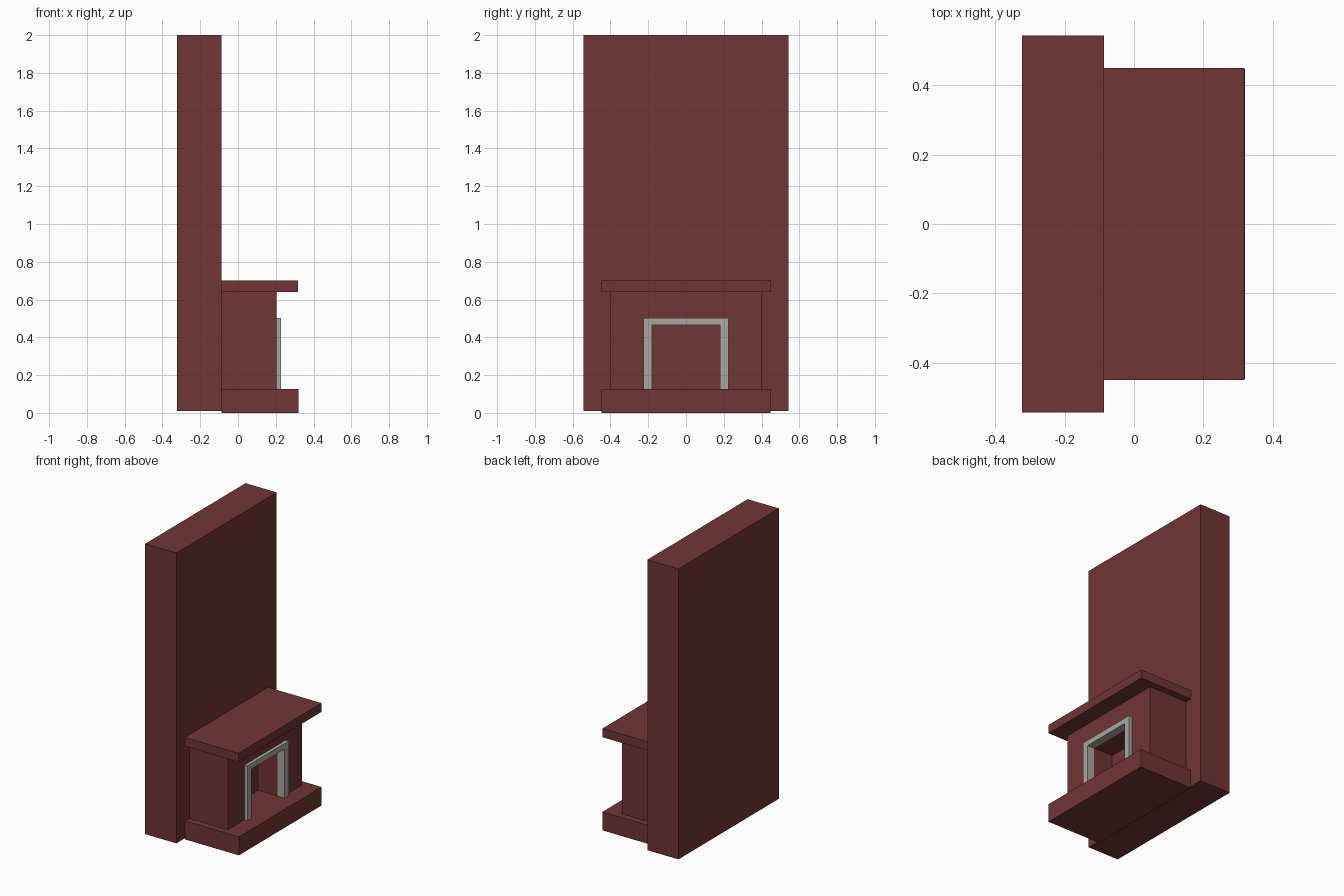
import bpy, bmesh

if "Cube" in bpy.data.objects:
    bpy.data.objects.remove(bpy.data.objects["Cube"])


def material(name, rgb):
    m = bpy.data.materials.new(name)
    m.diffuse_color = (*rgb, 1)
    m.use_nodes = True
    m.node_tree.nodes["Principled BSDF"].inputs["Base Color"].default_value = m.diffuse_color
    return m


brick = material("brick red", (0.165, 0.036, 0.036))
stone = material("pale grey stone", (0.40, 0.39, 0.35))


def prism(name, profile, x0, x1, mat):
    """Extrude a (y, z) outline along x."""
    bm = bmesh.new()
    face = bm.faces.new([bm.verts.new((x0, y, z)) for y, z in profile])
    out = bmesh.ops.extrude_face_region(bm, geom=[face])
    moved = [v for v in out["geom"] if isinstance(v, bmesh.types.BMVert)]
    bmesh.ops.translate(bm, verts=moved, vec=(x1 - x0, 0, 0))
    bmesh.ops.recalc_face_normals(bm, faces=bm.faces)
    mesh = bpy.data.meshes.new(name)
    bm.to_mesh(mesh)
    bm.free()
    mesh.materials.append(mat)
    obj = bpy.data.objects.new(name, mesh)
    bpy.context.collection.objects.link(obj)
    return obj


def block(name, x0, x1, half_y, z0, z1, mat=brick):
    outline = [(-half_y, z0), (half_y, z0), (half_y, z1), (-half_y, z1)]
    return prism(name, outline, x0, x1, mat)


# Tall chimney wall, hearth and mantel shelf
block("chimney_breast", -0.323, -0.087, 0.543, 0.01, 2.0)
block("hearth", -0.087, 0.32, 0.447, 0.0, 0.127)
block("mantel_shelf", -0.087, 0.318, 0.45, 0.64, 0.70)

# Fireplace body with the firebox cut out of its front
body = block("fireplace_body", -0.087, 0.205, 0.402, 0.127, 0.64)
cutter = block("firebox_cutter", 0.026, 0.3, 0.182, 0.05, 0.468)
cut = body.modifiers.new("firebox", "BOOLEAN")
cut.operation = "DIFFERENCE"
cut.solver = "EXACT"
cut.object = cutter
cutter.hide_render = True
cutter.hide_set(True)

# Stone surround, set slightly into the opening
half, inner, base, top, lintel = 0.225, 0.18, 0.127, 0.503, 0.465
arch = [(-half, base), (-half, top), (half, top), (half, base),
        (inner, base), (inner, lintel), (-inner, lintel), (-inner, base)]
prism("stone_surround", arch, 0.175, 0.228, stone)
